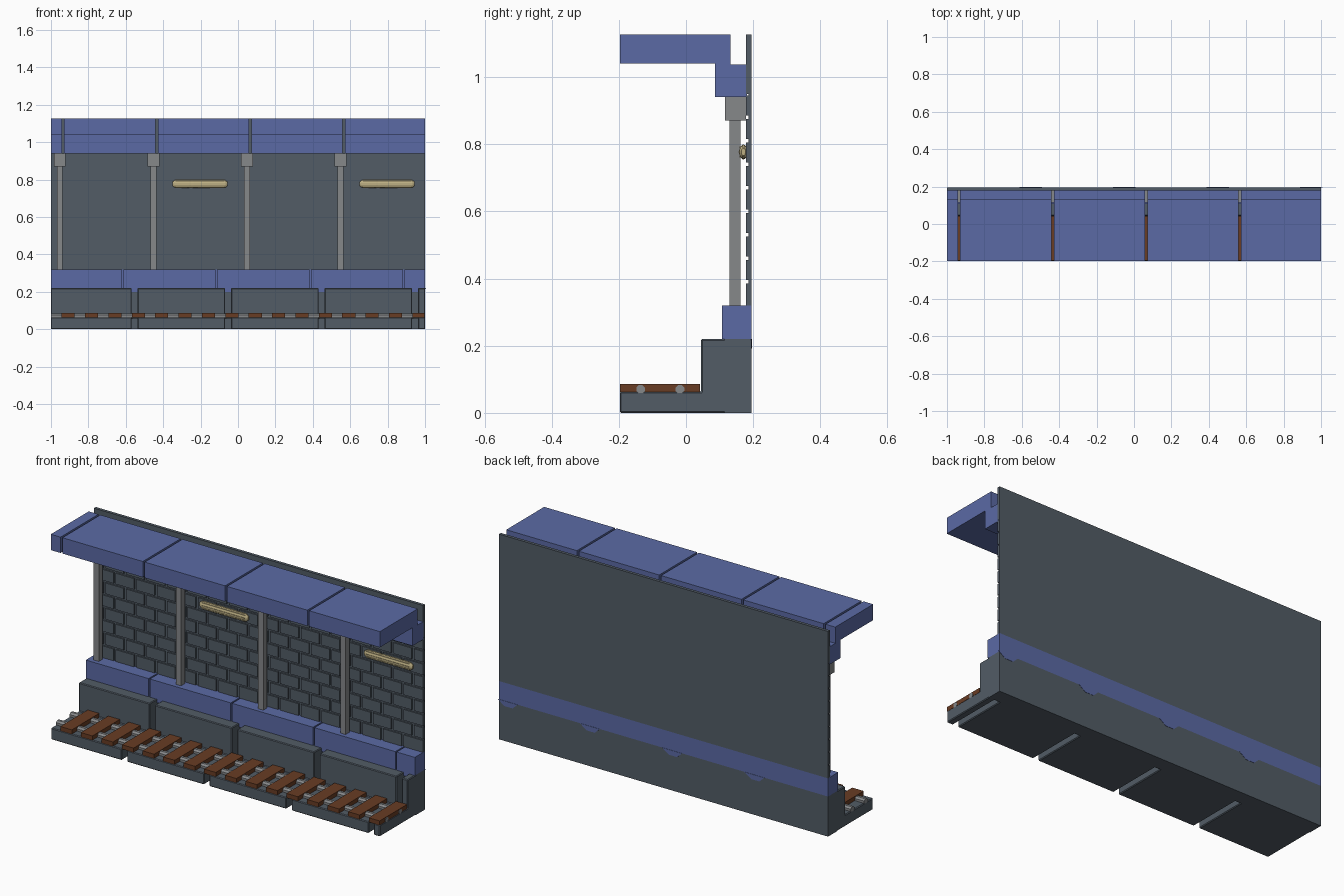
import bpy, bmesh, math

cube = bpy.data.objects.get("Cube")
if cube:
    bpy.data.objects.remove(cube, do_unlink=True)


def material(name, rgb):
    lin = [((c / 255 + 0.055) / 1.055) ** 2.4 for c in rgb] + [1]
    m = bpy.data.materials.new(name)
    m.use_nodes = True
    m.diffuse_color = lin
    m.node_tree.nodes["Principled BSDF"].inputs["Base Color"].default_value = lin
    return m


SLATE = material("slate", (82, 92, 102))
BLUE = material("blue_stone", (91, 106, 165))
GREY = material("steel_grey", (134, 136, 138))
BROWN = material("brown_wood", (104, 60, 36))
TAN = material("lamp_tan", (190, 176, 132))


def finish(name, mat, bm):
    bmesh.ops.recalc_face_normals(bm, faces=bm.faces)
    mesh = bpy.data.meshes.new(name)
    bm.to_mesh(mesh)
    bm.free()
    mesh.materials.append(mat)
    obj = bpy.data.objects.new(name, mesh)
    bpy.context.collection.objects.link(obj)
    return obj


def skin(bm, rings):
    """Join matching vertex rings and cap both ends."""
    rings = [[bm.verts.new(p) for p in r] for r in rings]
    n = len(rings[0])
    for a, b in zip(rings, rings[1:]):
        for i in range(n):
            bm.faces.new((a[i], a[(i + 1) % n], b[(i + 1) % n], b[i]))
    bm.faces.new(rings[0])
    bm.faces.new(rings[-1])


def prisms(name, mat, profile, spans):
    """Extrude one y-z profile along x over each span."""
    bm = bmesh.new()
    for x0, x1 in spans:
        skin(bm, [[(x, y, z) for y, z in profile] for x in (x0, x1)])
    return finish(name, mat, bm)


def rect(y0, y1, z0, z1):
    return [(y0, z0), (y1, z0), (y1, z1), (y0, z1)]


def spans_between(gaps, width):
    """Spans of x from -1 to 1 left over between the gaps."""
    edges = [-1] + [g + s * width / 2 for g in gaps for s in (-1, 1)] + [1]
    return list(zip(edges[::2], edges[1::2]))


def lathe(bm, cx, cy, cz, outline, ry, rz, sides):
    """Spin an (offset, radius) outline round the x axis."""
    rings = []
    for dx, r in outline:
        x = max(-1, min(1, cx + dx))
        rings.append([(x, cy + ry * r * math.cos(a), cz + rz * r * math.sin(a))
                      for a in [(i + 0.5) * math.tau / sides for i in range(sides)]])
    skin(bm, rings)


BACK = 0.195
quarters = [0, 0.5, 1.0, 1.5]

# Track bed and kerb blocks, parted by open gaps
kerb_gaps = [-0.553 + q for q in quarters]
bed = prisms("kerb_and_track_bed", SLATE,
             [(-0.197, 0), (0.12, 0), (0.12, 0.22), (0.045, 0.22), (0.045, 0.063), (-0.197, 0.063)],
             spans_between(kerb_gaps, 0.032))
bevel = bed.modifiers.new("Bevel", "BEVEL")
bevel.width = 0.004
bevel.segments = 1
prisms("kerb_backing", SLATE, rect(0.115, BACK, 0, 0.22), [(-1, 1)])

# Blue ledge blocks with narrow joints
ledge_gaps = [-0.615 + q for q in quarters]
prisms("ledge_blocks", BLUE, rect(0.107, 0.186, 0.22, 0.32), spans_between(ledge_gaps, 0.008))
prisms("ledge_backing", BLUE, rect(0.186, BACK, 0.22, 0.32), [(-1, 1)])

# Blue mortar showing at the kerb gaps, front and back
prisms("gap_fill_front", BLUE, rect(0.109, 0.116, 0.2, 0.22),
       [(g - 0.016, g + 0.016) for g in kerb_gaps])
bm = bmesh.new()
for g in kerb_gaps:
    outline = [(-0.06, 0.22), (-0.03, 0.192), (0.02, 0.192), (0.06, 0.22)]
    skin(bm, [[(g + dx, y, z) for dx, z in outline] for y in (0.194, 0.1965)])
finish("gap_fill_back", BLUE, bm)

# Back wall, with a solid upper strip
prisms("wall_panel", SLATE, rect(0.186, BACK, 0.32, 1.127), [(-1, 1)])
prisms("wall_top", SLATE, rect(0.178, 0.187, 0.95, 1.127), [(-1, 1)])

# Bricks in running bond
for row in range(9):
    z0 = 0.32 + 0.07 * row
    joints = [-1 + 0.125 * i + (0.0625 if row % 2 else 0) for i in range(0 if row % 2 else 1, 16)]
    prisms(f"brick_row_{row + 1}", SLATE, rect(0.178, 0.1865, z0 + (0.005 if row else 0), z0 + 0.065),
           spans_between(joints, 0.014))

# Overhanging roof blocks, stepped in cross-section
roof_gaps = [-0.935 + q for q in quarters]
prisms("roof_blocks", BLUE,
       [(-0.197, 1.04), (0.087, 1.04), (0.087, 0.94), (0.182, 0.94),
        (0.182, 1.038), (0.132, 1.038), (0.132, 1.127), (-0.197, 1.127)],
       spans_between(roof_gaps, 0.012))

# Pillars and their capitals
pillar_x = [-0.953 + q for q in quarters]
prisms("pillars", GREY, rect(0.13, 0.162, 0.32, 0.88), [(x - 0.016, x + 0.016) for x in pillar_x])
prisms("pillar_capitals", GREY, rect(0.116, 0.179, 0.87, 0.94), [(x - 0.032, x + 0.032) for x in pillar_x])

# Wooden sleepers
sleeper_x = [-0.908 + 0.125 * i for i in range(16)]
prisms("sleepers", BROWN, rect(-0.196, 0.042, 0.062, 0.086),
       [(x - 0.035, min(x + 0.035, 0.998)) for x in sleeper_x])

# Two rails: a thin bar swelling between the sleepers
bm = bmesh.new()
for y in (-0.135, -0.018):
    lathe(bm, 0, y, 0.07, [(-1, 1), (1, 1)], 0.014, 0.014, 8)
    for x in sleeper_x:
        lathe(bm, x - 0.0625, y, 0.069,
              [(-0.045, 0.6), (-0.03, 0.92), (0, 1), (0.03, 0.92), (0.045, 0.6)], 0.019, 0.017, 8)
finish("rails", GREY, bm)

# Wall lamps: ribbed tube on a mounting strip
bm = bmesh.new()
for cx in (-0.203, 0.797):
    lathe(bm, cx, 0.171, 0.777,
          [(-0.147, 0.5), (-0.135, 0.95), (-0.06, 1), (-0.048, 0.92),
           (-0.036, 1), (0.135, 0.95), (0.147, 0.5)], 0.013, 0.022, 12)
    for i in range(8):
        a = i * math.tau / 8
        lathe(bm, cx, 0.171 + 0.0125 * math.cos(a), 0.777 + 0.0205 * math.sin(a),
              [(-0.13, 1), (0.13, 1)], 0.003, 0.003, 4)
finish("wall_lamps", TAN, bm)
prisms("lamp_mounts", TAN, rect(0.172, 0.187, 0.767, 0.787), [(x - 0.1, x + 0.1) for x in (-0.203, 0.797)])
